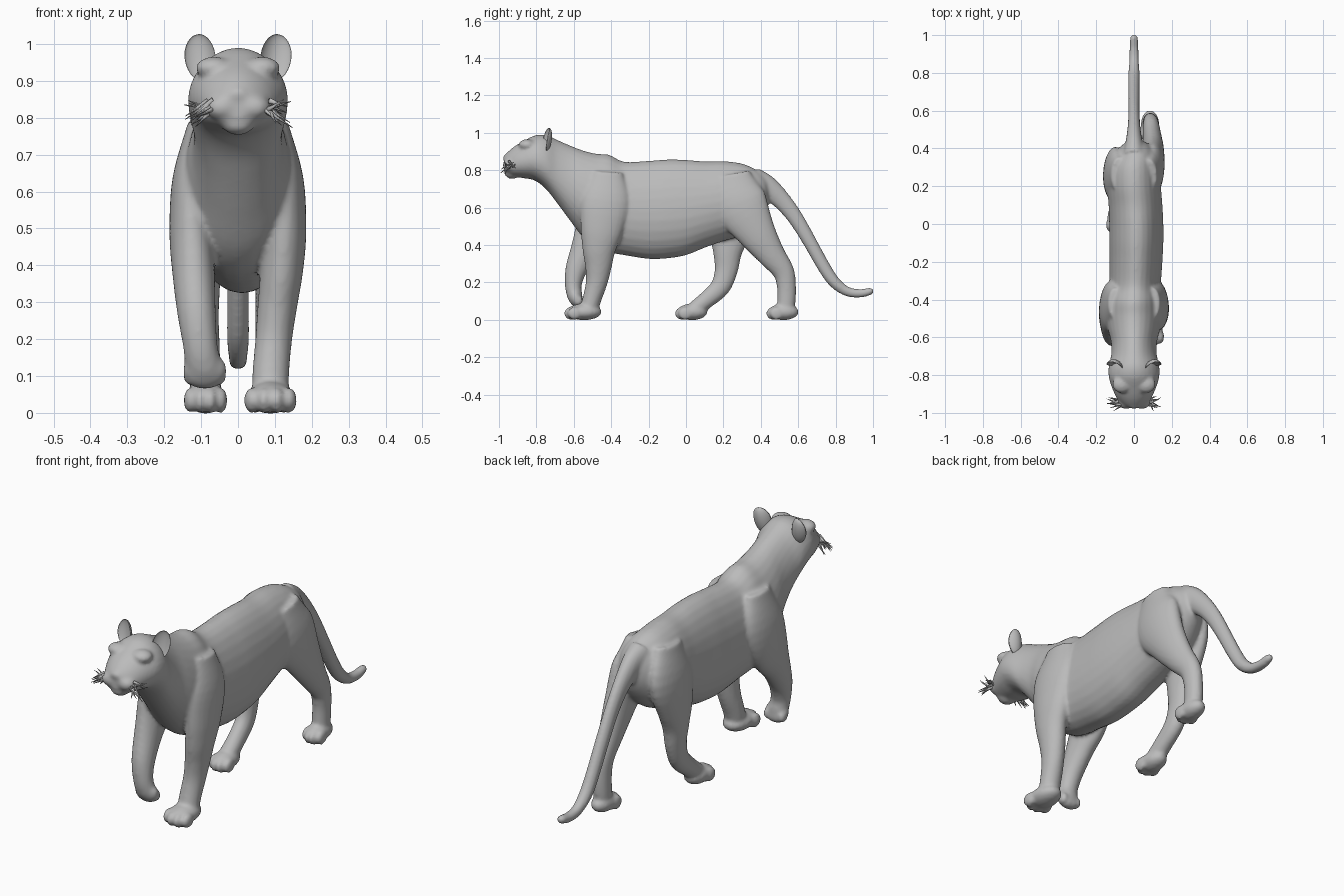
import bpy, bmesh, math, random
from mathutils import Vector, Matrix

random.seed(4)
grey = bpy.data.materials.new("plain grey")
grey.diffuse_color = (0.5, 0.5, 0.5, 1)


def make_object(name, bm):
    bmesh.ops.recalc_face_normals(bm, faces=bm.faces)
    for f in bm.faces:
        f.smooth = True
    me = bpy.data.meshes.new(name)
    bm.to_mesh(me)
    bm.free()
    me.materials.append(grey)
    ob = bpy.data.objects.new(name, me)
    bpy.context.collection.objects.link(ob)
    return ob


def refine(pts, n=4):
    """Catmull-Rom interpolation of (x, y, z, half width, half depth) rows."""
    p = [Vector(q) for q in pts]
    p = [p[0] * 2 - p[1]] + p + [p[-1] * 2 - p[-2]]
    out = []
    for i in range(1, len(p) - 2):
        a, b, c, d = p[i - 1:i + 3]
        for k in range(n):
            t = k / n
            out.append(0.5 * (b * 2 + (c - a) * t + (a * 2 - b * 5 + c * 4 - d) * t * t
                              + (b * 3 - a - c * 3 + d) * t ** 3))
    return out + [p[-2]]


def tube(bm, pts, upright=False, egg=0.0, seg=28):
    """Loft elliptical sections; upright keeps them vertical, egg widens the lower half."""
    rows = refine(pts)
    rings = []
    for i, r in enumerate(rows):
        t = rows[min(i + 1, len(rows) - 1)] - rows[max(i - 1, 0)]
        nrm = Vector((0, 0, 1)) if upright else Vector((0, -t[2], t[1])).normalized()
        c = Vector(r[:3])
        ring = []
        for k in range(seg):
            a = 2 * math.pi * k / seg
            w = r[3] * math.cos(a) * (1 - egg * math.sin(a))
            ring.append(bm.verts.new(c + Vector((w, 0, 0)) + nrm * r[4] * math.sin(a)))
        rings.append(ring)
    for a, b in zip(rings, rings[1:]):
        for k in range(seg):
            bm.faces.new((a[k], a[(k + 1) % seg], b[(k + 1) % seg], b[k]))
    bm.faces.new(rings[0])
    bm.faces.new(rings[-1])


def ball(bm, loc, rad, tilt=0.0):
    m = Matrix.Translation(loc) @ Matrix.Rotation(tilt, 4, 'X') @ Matrix.Diagonal((*rad, 1))
    return bmesh.ops.create_uvsphere(bm, u_segments=24, v_segments=14, radius=1, matrix=m)["verts"]


def paw(bm, x, y, w, length):
    """Planted paw from toe tip y backwards, with four toes."""
    ball(bm, (x, y + length * 0.55, 0.042), (w * 0.92, length * 0.5, 0.044))
    for i, o in enumerate((-0.72, -0.25, 0.25, 0.72)):
        back = 0.018 if i in (0, 3) else 0.0
        ball(bm, (x + o * w, y + 0.036 + back, 0.034), (w * 0.3, 0.038, 0.035))


bm = bmesh.new()

# torso, neck and head: y, bottom z, top z, half width, x offset
profile = [(-0.972, 0.80, 0.872, 0.04, 0), (-0.955, 0.775, 0.895, 0.065, 0),
           (-0.92, 0.765, 0.925, 0.092, 0), (-0.87, 0.757, 0.955, 0.115, 0),
           (-0.81, 0.745, 0.985, 0.133, 0), (-0.75, 0.70, 0.988, 0.133, 0),
           (-0.69, 0.625, 0.962, 0.12, 0), (-0.62, 0.53, 0.932, 0.122, 0),
           (-0.55, 0.44, 0.905, 0.14, 0), (-0.48, 0.385, 0.888, 0.15, 0),
           (-0.41, 0.36, 0.882, 0.148, 0), (-0.33, 0.345, 0.845, 0.137, 0.005),
           (-0.2, 0.325, 0.85, 0.14, 0.01), (-0.1, 0.328, 0.857, 0.143, 0.012),
           (0.0, 0.345, 0.855, 0.143, 0.012), (0.1, 0.385, 0.847, 0.142, 0.008),
           (0.2, 0.42, 0.848, 0.142, 0), (0.3, 0.45, 0.835, 0.135, 0),
           (0.37, 0.50, 0.805, 0.11, 0.01), (0.42, 0.57, 0.77, 0.07, 0.01),
           (0.445, 0.63, 0.73, 0.03, 0.005)]
tube(bm, [(x, y, (a + b) / 2, w, (b - a) / 2) for y, a, b, w, x in profile], True, 0.1)

# muzzle: nose, cheeks of the snout, chin, brows
ball(bm, (0, -0.955, 0.865), (0.032, 0.025, 0.02))
ball(bm, (0, -0.93, 0.785), (0.045, 0.04, 0.032))
for s in (-1, 1):
    ball(bm, (s * 0.042, -0.938, 0.828), (0.046, 0.042, 0.036))
    ball(bm, (s * 0.065, -0.85, 0.935), (0.05, 0.045, 0.03))

# tail
tube(bm, [(0, 0.36, 0.745, 0.06, 0.07), (0, 0.43, 0.71, 0.045, 0.063), (0, 0.51, 0.64, 0.034, 0.05),
          (0, 0.585, 0.545, 0.03, 0.042), (0, 0.66, 0.42, 0.03, 0.037), (0, 0.73, 0.295, 0.03, 0.035),
          (0, 0.79, 0.205, 0.03, 0.032), (0, 0.86, 0.152, 0.026, 0.026),
          (0, 0.93, 0.141, 0.024, 0.023), (0, 0.985, 0.152, 0.02, 0.02), (0, 1.003, 0.156, 0.01, 0.01)])

# planted front leg
tube(bm, [(0.10, -0.42, 0.79, 0.035, 0.08), (0.122, -0.43, 0.64, 0.055, 0.13),
          (0.125, -0.45, 0.49, 0.06, 0.115), (0.118, -0.465, 0.38, 0.058, 0.09),
          (0.107, -0.468, 0.29, 0.054, 0.072), (0.097, -0.478, 0.2, 0.05, 0.058),
          (0.089, -0.503, 0.11, 0.05, 0.05), (0.088, -0.52, 0.05, 0.05, 0.05)])
paw(bm, 0.088, -0.65, 0.07, 0.19)

# raised front leg with hanging paw
tube(bm, [(-0.10, -0.42, 0.79, 0.035, 0.08), (-0.122, -0.43, 0.64, 0.055, 0.13),
          (-0.126, -0.475, 0.49, 0.06, 0.12), (-0.12, -0.54, 0.37, 0.057, 0.08),
          (-0.112, -0.588, 0.265, 0.052, 0.058), (-0.102, -0.603, 0.18, 0.047, 0.044),
          (-0.092, -0.592, 0.12, 0.05, 0.04), (-0.09, -0.585, 0.095, 0.04, 0.03)])
ball(bm, (-0.09, -0.59, 0.115), (0.06, 0.036, 0.052), 0.3)
for o in (-0.04, -0.014, 0.014, 0.04):
    ball(bm, (-0.09 + o, -0.578, 0.09 + abs(o) * 0.3), (0.018, 0.027, 0.028))

# trailing hind leg
tube(bm, [(0.08, 0.25, 0.78, 0.04, 0.09), (0.096, 0.285, 0.63, 0.062, 0.145),
          (0.102, 0.375, 0.47, 0.058, 0.105), (0.097, 0.455, 0.35, 0.05, 0.075),
          (0.09, 0.52, 0.26, 0.043, 0.058), (0.087, 0.537, 0.18, 0.04, 0.051),
          (0.085, 0.537, 0.1, 0.04, 0.049), (0.085, 0.53, 0.045, 0.04, 0.045)])
paw(bm, 0.085, 0.43, 0.054, 0.165)

# forward hind leg
tube(bm, [(-0.08, 0.26, 0.78, 0.04, 0.09), (-0.098, 0.265, 0.63, 0.062, 0.145),
          (-0.104, 0.235, 0.47, 0.058, 0.115), (-0.1, 0.222, 0.36, 0.052, 0.078),
          (-0.095, 0.215, 0.265, 0.043, 0.062), (-0.09, 0.183, 0.175, 0.041, 0.053),
          (-0.088, 0.11, 0.107, 0.041, 0.046), (-0.088, 0.05, 0.06, 0.043, 0.042)])
paw(bm, -0.088, -0.058, 0.058, 0.165)

# fuse the parts into one skin
body = make_object("body", bm)
mod = body.modifiers.new("fuse", 'REMESH')
mod.mode = 'VOXEL'
mod.voxel_size = 0.009
mod.use_smooth_shade = True
mod = body.modifiers.new("soften", 'SMOOTH')
mod.factor = 0.5
mod.iterations = 5

# ears: cupped, open to the front
for s, side in ((-1, "left"), (1, "right")):
    bm = bmesh.new()
    for v in ball(bm, (0, 0, 0), (0.043, 0.024, 0.066)):
        if v.co.y < 0:
            v.co.y *= -0.45
        v.co.y -= 0.012 * (abs(v.co.x) / 0.043) ** 2
    ear = make_object(side + "_ear", bm)
    ear.location = (s * 0.1, -0.742, 0.962)
    ear.rotation_euler = (-0.12, s * 0.2, s * 0.2)

# whiskers: tufts of slim spikes beside the snout
bm = bmesh.new()
for s in (-1, 1):
    for i in range(13):
        root = Vector((s * random.uniform(0.05, 0.085), random.uniform(-0.96, -0.925),
                       random.uniform(0.815, 0.85)))
        tip = Vector((s * random.uniform(0.1, 0.15), random.uniform(-0.995, -0.91),
                      random.uniform(0.772, 0.85)))
        d = tip - root
        m = (Matrix.Translation((root + tip) / 2) @ d.to_track_quat('Z', 'Y').to_matrix().to_4x4())
        bmesh.ops.create_cone(bm, cap_ends=True, segments=6, radius1=0.008, radius2=0.0008,
                              depth=d.length, matrix=m)
make_object("whiskers", bm)
